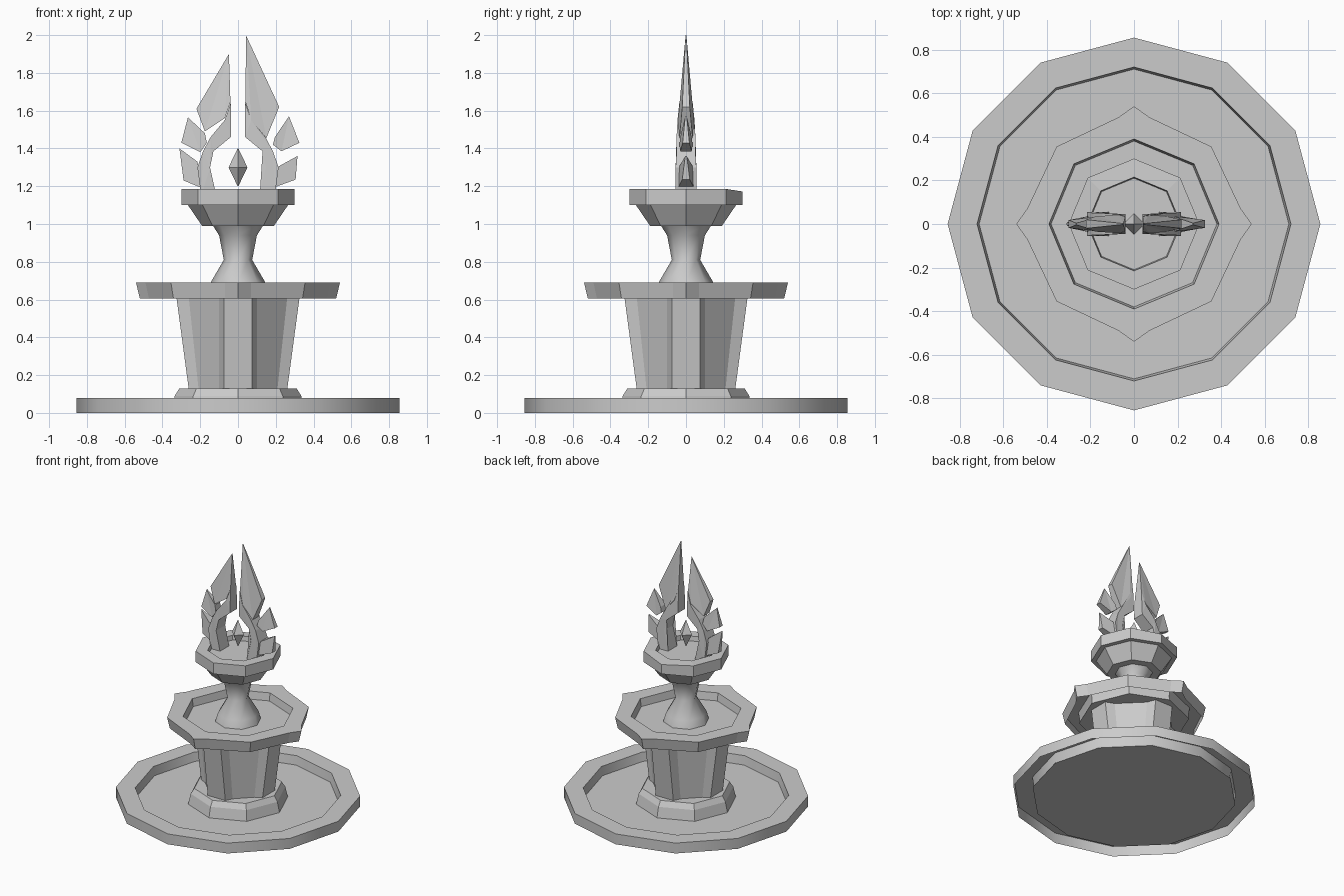
import bpy, bmesh
from math import sin, cos, pi, radians, tau

if "Cube" in bpy.data.objects:
    bpy.data.objects.remove(bpy.data.objects["Cube"])

stone = bpy.data.materials.new("grey stone")
stone.use_nodes = True
GREY = (0.6, 0.6, 0.6, 1)
stone.diffuse_color = GREY
stone.node_tree.nodes["Principled BSDF"].inputs["Base Color"].default_value = GREY


def finish(bm, name, angle=None):
    mesh = bpy.data.meshes.new(name)
    bm.to_mesh(mesh)
    bm.free()
    mesh.materials.append(stone)
    obj = bpy.data.objects.new(name, mesh)
    bpy.context.collection.objects.link(obj)
    if angle:
        bpy.ops.object.select_all(action="DESELECT")
        obj.select_set(True)
        bpy.context.view_layer.objects.active = obj
        bpy.ops.object.shade_smooth_by_angle(angle=radians(angle))
    return obj


def ngon(r, z, n=8):
    return [(r * cos(tau * i / n), r * sin(tau * i / n), z) for i in range(n)]


def four_fold(quarter, z):
    """Repeat a quarter outline around the vertical axis."""
    pts = []
    for k in range(4):
        c, s = cos(k * pi / 2), sin(k * pi / 2)
        pts += [(x * c - y * s, x * s + y * c, z) for x, y in quarter]
    return pts


def loft(name, rings, bottom=True, top=True, angle=None):
    """Skin counter-clockwise rings, ordered from the outside bottom."""
    bm = bmesh.new()
    vs = [[bm.verts.new(p) for p in ring] for ring in rings]
    n = len(rings[0])
    for a, b in zip(vs, vs[1:]):
        for i in range(n):
            j = (i + 1) % n
            bm.faces.new((a[i], a[j], b[j], b[i]))
    if bottom:
        bm.faces.new(vs[0][::-1])
    if top:
        bm.faces.new(vs[-1])
    return finish(bm, name, angle)


def turned(name, profile, n=8, **kw):
    return loft(name, [ngon(r, z, n) for r, z in profile], **kw)


# Lower basin: raised rim around a thin floor
turned("lower_basin_rim", [(.855, 0), (.855, .08), (.72, .08), (.71, .01)],
       n=12, bottom=False, top=False, angle=35)
turned("lower_basin_floor", [(.717, 0), (.712, .012)], n=12)

# Pedestal foot
turned("pedestal_foot", [(.355, .004), (.335, .09), (.31, .13)])


# Fluted column with four broad ribs
def column_ring(r, z):
    inner = r * .8
    return four_fold([(r, -.075), (r, .075), (inner, .1), (.1, inner)], z)


loft("fluted_column", [column_ring(.26, .12), column_ring(.325, .605)])


# Middle basin: octagon with four pointed corners
def star_ring(s, z):
    return four_fold([(.54 * s, 0), (.49 * s, .07 * s),
                      (.355 * s, .355 * s), (.07 * s, .49 * s)], z)


def octagon_ring(r, z):
    """Octagon sampled at the directions of the star corners."""
    quarter = []
    for deg in (0, 8.1, 45, 81.9):
        a = radians(deg)
        d = r * cos(pi / 8) / cos(a % (pi / 4) - pi / 8)
        quarter.append((d * cos(a), d * sin(a)))
    return four_fold(quarter, z)


loft("middle_basin_rim", [star_ring(.962, .605), star_ring(1, .69),
                          octagon_ring(.39, .69), octagon_ring(.38, .63)],
     bottom=False, top=False)
turned("middle_basin_floor", [(.385, .605), (.382, .632)])

# Waisted neck
turned("neck", [(.165, .62), (.145, .69), (.075, .81), (.1, .94), (.135, .995)],
       angle=50)

# Upper bowl, with the rim worn down at the back corner
bowl = turned("upper_bowl", [(.19, .99), (.265, 1.1), (.3, 1.1), (.3, 1.185),
                             (.215, 1.185), (.21, 1.15)])
for v in bowl.data.vertices:
    if v.co.y > .28 and v.co.z > 1.15:
        v.co.z -= .013


# Crown pieces: outlines in x and z, with half thickness at each corner
def plate(name, outline):
    bm = bmesh.new()
    front = [bm.verts.new((x, -t, z)) for x, z, t in outline]
    back = [bm.verts.new((x, t, z)) for x, z, t in outline]
    bm.faces.new(front)
    bm.faces.new(back[::-1])
    n = len(outline)
    for i in range(n):
        j = (i + 1) % n
        bm.faces.new((front[i], back[i], back[j], front[j]))
    bmesh.ops.triangulate(bm, faces=[f for f in bm.faces if len(f.verts) > 4])
    bmesh.ops.recalc_face_normals(bm, faces=bm.faces)
    return finish(bm, name)


STEM = [(.115, 1.15, .055), (.195, 1.15, .055), (.215, 1.3, .055),
        (.185, 1.385, .05), (.145, 1.46, .05), (.07, 1.55, .045),
        (.038, 1.645, .035), (.038, 1.46, .045), (.13, 1.385, .05),
        (.148, 1.3, .055)]
for side, sign in (("left", 1), ("right", -1)):
    plate(side + "_stem", [(x * sign, z, t) for x, z, t in STEM])

plate("left_tall_blade", [(.042, 2, .002), (.218, 1.62, .02),
                          (.15, 1.455, .035), (.07, 1.55, .042), (.04, 1.645, .033)])
plate("right_tall_blade", [(-.048, 1.9, .002), (-.22, 1.61, .02),
                           (-.175, 1.49, .035), (-.07, 1.56, .042), (-.04, 1.645, .033)])
plate("left_middle_blade", [(.27, 1.57, .004), (.325, 1.43, .018),
                            (.23, 1.385, .03), (.185, 1.42, .035), (.195, 1.46, .03)])
plate("right_middle_blade", [(-.265, 1.565, .004), (-.3, 1.43, .018),
                             (-.2, 1.38, .03), (-.165, 1.43, .035), (-.175, 1.48, .03)])
plate("left_low_blade", [(.315, 1.36, .004), (.305, 1.235, .02),
                         (.195, 1.195, .04), (.215, 1.305, .035)])
plate("right_low_blade", [(-.31, 1.4, .004), (-.288, 1.23, .02),
                          (-.19, 1.19, .04), (-.215, 1.33, .035)])

# Floating gem
turned("gem", [(.002, 1.2), (.05, 1.3), (.002, 1.4)], n=4)
